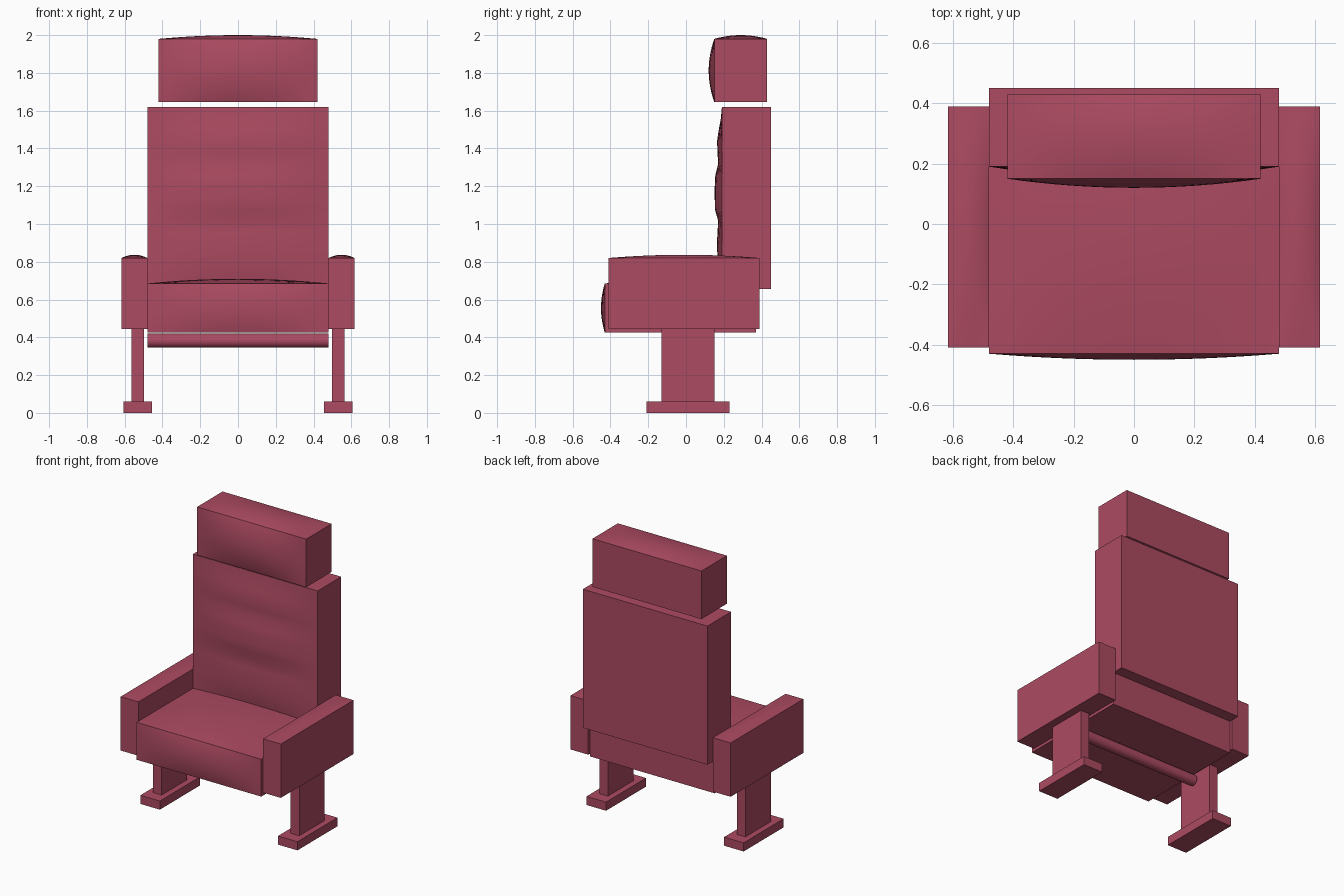
import bpy, bmesh, math
from mathutils import Matrix, Vector

if "Cube" in bpy.data.objects:
    bpy.data.objects.remove(bpy.data.objects["Cube"])

fabric = bpy.data.materials.new("rose red")
fabric.diffuse_color = (0.413, 0.069, 0.12, 1)
fabric.use_nodes = True
fabric.node_tree.nodes["Principled BSDF"].inputs["Base Color"].default_value = fabric.diffuse_color


def finish(name, bm):
    bmesh.ops.recalc_face_normals(bm, faces=bm.faces)
    mesh = bpy.data.meshes.new(name)
    bm.to_mesh(mesh)
    bm.free()
    mesh.materials.append(fabric)
    obj = bpy.data.objects.new(name, mesh)
    bpy.context.collection.objects.link(obj)
    bpy.context.view_layer.objects.active = obj
    obj.select_set(True)
    bpy.ops.object.shade_smooth_by_angle(angle=math.radians(30))
    obj.select_set(False)
    return obj


def arc(t):
    return 1 - t * t


def box(name, lo, hi, top=0, front=0, front_profile=None):
    """Box between two corners, with pillow-like bulges on its top and front."""
    lo, hi = Vector(lo), Vector(hi)
    mid, half = (lo + hi) / 2, (hi - lo) / 2
    bm = bmesh.new()
    bmesh.ops.create_cube(bm, size=2)
    if top or front or front_profile:
        bmesh.ops.subdivide_edges(bm, edges=bm.edges[:], cuts=15, use_grid_fill=True)
    for v in bm.verts:
        u = v.co.copy()
        v.co = Vector(m + h * c for m, h, c in zip(mid, half, u))
        if u.z > 0.999:
            v.co.z += top * arc(u.x) * arc(u.y)
        if u.y < -0.999:
            depth = front_profile(v.co.z) if front_profile else front * arc(u.z)
            v.co.y -= depth * arc(u.x)
    return finish(name, bm)


def lumbar(z):
    """Gently rippled padding depth along the height of the backrest."""
    pts = [(0.655, 0), (0.78, 0.022), (0.92, 0.027), (1.0, 0.018), (1.09, 0.038),
           (1.23, 0.038), (1.34, 0.018), (1.41, 0.027), (1.62, 0)]
    for (z0, d0), (z1, d1) in zip(pts, pts[1:]):
        if z <= z1:
            t = max(0, (z - z0) / (z1 - z0))
            return d0 + (d1 - d0) * t * t * (3 - 2 * t)
    return 0


# Cushions
box("headrest", (-0.42, 0.15, 1.645), (0.42, 0.43, 1.98), top=0.02, front=0.03)
box("backrest", (-0.48, 0.19, 0.655), (0.48, 0.45, 1.62), front_profile=lumbar)
box("seat", (-0.48, -0.43, 0.425), (0.48, 0.37, 0.685), top=0.025, front=0.02)

# Armrests, legs and feet on both sides
for side, s in (("left", -1), ("right", 1)):
    def side_box(name, x0, x1, y0, y1, z0, z1, top=0):
        a, b = sorted((s * x0, s * x1))
        box(f"{side}_{name}", (a, y0, z0), (b, y1, z1), top=top)
    side_box("armrest", 0.48, 0.617, -0.41, 0.39, 0.445, 0.82, top=0.017)
    side_box("leg", 0.497, 0.563, -0.13, 0.15, 0.06, 0.445)
    side_box("foot", 0.455, 0.605, -0.21, 0.23, 0, 0.06)

# Round cross bar under the seat
bm = bmesh.new()
bmesh.ops.create_cone(bm, cap_ends=True, segments=32, radius1=0.037, radius2=0.037, depth=0.96,
                      matrix=Matrix.Translation((0, 0.01, 0.382)) @ Matrix.Rotation(math.pi / 2, 4, 'Y'))
finish("cross_bar", bm)
